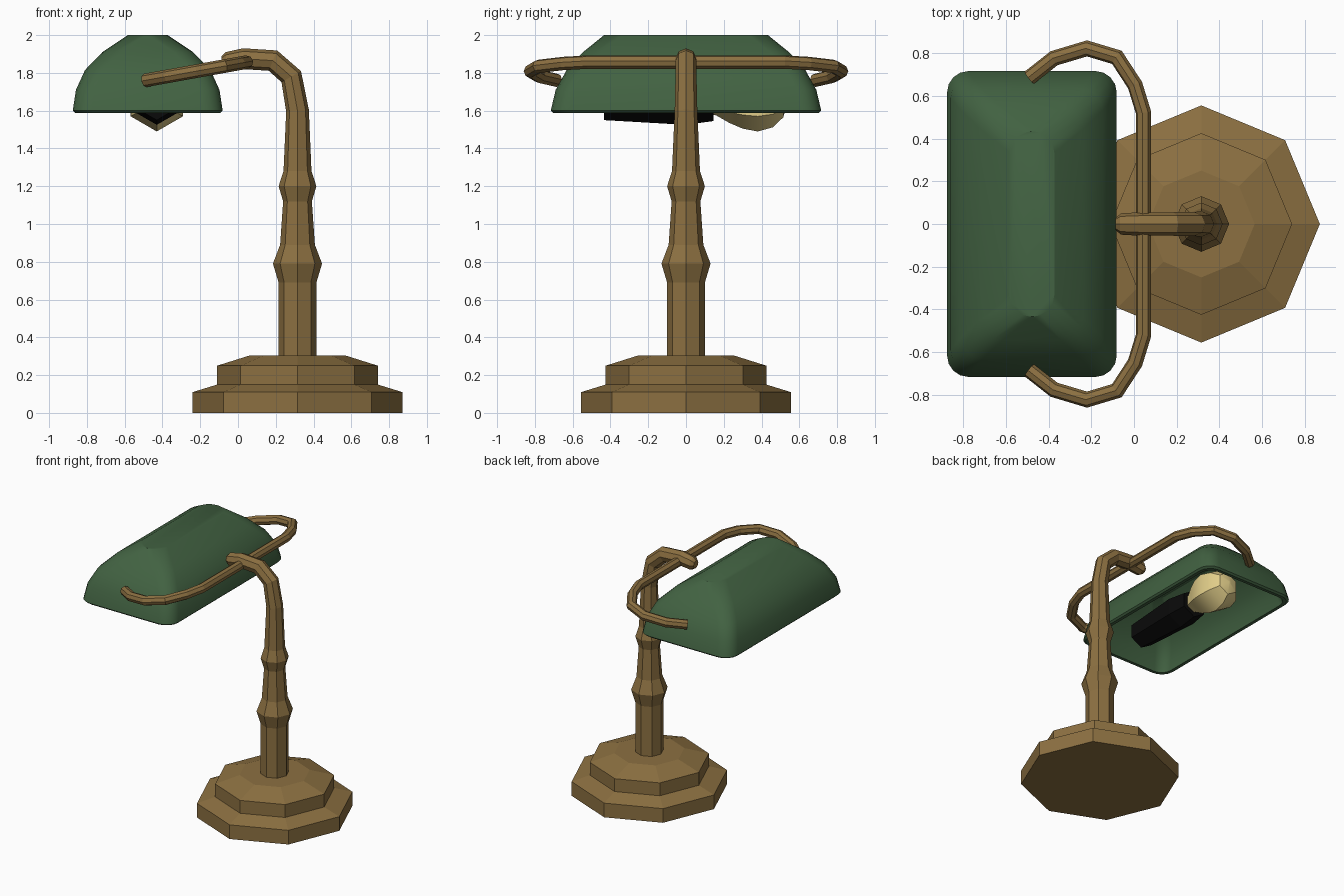
import bpy, bmesh, math
from mathutils import Vector

if "Cube" in bpy.data.objects:
    bpy.data.objects.remove(bpy.data.objects["Cube"])


def material(name, rgb):
    m = bpy.data.materials.new(name)
    m.diffuse_color = (*rgb, 1)
    m.use_nodes = True
    m.node_tree.nodes["Principled BSDF"].inputs["Base Color"].default_value = m.diffuse_color
    return m


BRASS = material("brass", (0.262, 0.162, 0.053))
GREEN = material("green glass", (0.054, 0.122, 0.054))
BLACK = material("black", (0.003, 0.003, 0.003))
CREAM = material("warm bulb", (0.75, 0.61, 0.25))


def loft(name, rings, mat, caps=True, loop=False):
    """Skin a list of equally sized point rings."""
    bm = bmesh.new()
    rows = [[bm.verts.new(p) for p in ring] for ring in rings]
    n = len(rows[0])
    pairs = list(zip(rows, rows[1:]))
    for a, b in pairs:
        for i in range(n):
            j = (i + 1) % n
            bm.faces.new((a[i], a[j], b[j], b[i]))
    if caps:
        bm.faces.new(rows[0][::-1])
        bm.faces.new(rows[-1])
    bmesh.ops.recalc_face_normals(bm, faces=bm.faces)
    me = bpy.data.meshes.new(name)
    bm.to_mesh(me)
    bm.free()
    me.materials.append(mat)
    ob = bpy.data.objects.new(name, me)
    bpy.context.collection.objects.link(ob)
    return ob


def sweep(name, path, radii, normal, sides, mat, phase=0.0):
    """Tube along a planar path; normal is the plane's normal."""
    pts = [Vector(p) for p in path]
    n = Vector(normal).normalized()
    rings = []
    for i, p in enumerate(pts):
        d0 = (p - pts[max(i - 1, 0)]).normalized()
        d1 = (pts[min(i + 1, len(pts) - 1)] - p).normalized()
        t = (d0 + d1).normalized()
        u = t.cross(n).normalized()
        miter = 1 / max(0.7, t.dot(d1 if d1.length else d0))
        rings.append([p + radii[i] * (miter * math.cos(a) * u + math.sin(a) * n)
                      for a in (phase + math.tau * k / sides for k in range(sides))])
    return loft(name, rings, mat)


def smooth(ob, angle):
    bpy.ops.object.select_all(action='DESELECT')
    ob.select_set(True)
    bpy.context.view_layer.objects.active = ob
    bpy.ops.object.shade_smooth_by_angle(angle=math.radians(angle))


CX = 0.315   # stand axis

# Stepped octagonal foot
foot = [(0.555, 0), (0.555, 0.11), (0.425, 0.15), (0.425, 0.25), (0.25, 0.305)]
sweep("foot", [(CX, 0, z) for r, z in foot], [r for r, z in foot], (0, 1, 0), 8, BRASS)

# Turned stem bending over into the arm
stem = [(CX, 0.29, 0.1), (CX, 0.69, 0.1), (CX, 0.79, 0.13), (CX, 0.89, 0.092),
        (CX, 1.12, 0.076), (CX, 1.2, 0.1), (CX, 1.28, 0.074), (CX, 1.6, 0.06),
        (0.282, 1.78, 0.056), (0.185, 1.865, 0.055), (0.03, 1.875, 0.055),
        (-0.06, 1.86, 0.05), (-0.085, 1.858, 0.03)]
sweep("stem", [(x, 0, z) for x, z, r in stem], [r for x, z, r in stem],
      (0, 1, 0), 8, BRASS)

# Curved yoke holding both ends of the shade, in a tilted plane
half = [(-0.49, 0.685), (-0.374, 0.776), (-0.22, 0.822), (-0.08, 0.78),
        (0.005, 0.65), (0.045, 0.52)]
flat = half + [(x, -y) for x, y in reversed(half)]
sweep("yoke", [(x, y, 1.857 + 0.18 * (x - 0.045)) for x, y in flat],
      [0.036] * len(flat), (-0.18, 0, 1), 8, BRASS)

# Hollow domed shade made of rounded rectangles
SX = -0.478


def rounded_rect(hx, hy, r, z, seg=4):
    ring = []
    for q, (sx, sy) in enumerate([(1, 1), (-1, 1), (-1, -1), (1, -1)]):
        for k in range(seg + 1):
            a = math.pi / 2 * (q + k / seg)
            ring.append((SX + sx * (hx - r) + r * math.cos(a),
                         sy * (hy - r) + r * math.sin(a), z))
    return ring


dome = [(0.397, 0.716, 1.6), (0.38, 0.69, 1.71), (0.332, 0.632, 1.815),
        (0.24, 0.545, 1.91), (0.105, 0.434, 2.0)]
T = 0.035
rings = [rounded_rect(hx - T, hy - T, 0.08, z - T) for hx, hy, z in reversed(dome[1:])]
rings += [rounded_rect(0.36, 0.68, 0.08, 1.588), rounded_rect(0.385, 0.704, 0.1, 1.588)]
rings += [rounded_rect(hx, hy, 0.1, z) for hx, hy, z in dome]
rings[0] = rounded_rect(0.08, 0.4, 0.07, 1.965)
smooth(loft("shade", rings, GREEN), 30)

# Socket and bulb lying along the shade
BX, BZ = -0.43, 1.65
socket = [(-0.435, 0.1), (0.0, 0.125), (0.145, 0.105)]
sweep("socket", [(BX, y, BZ) for y, r in socket], [r for y, r in socket],
      (1, 0, 0), 6, BLACK)
bulb = [(0.1, 0.06), (0.16, 0.075), (0.23, 0.115), (0.3, 0.145), (0.38, 0.16),
        (0.46, 0.138), (0.515, 0.085), (0.538, 0.01)]
smooth(sweep("bulb", [(BX, y, BZ) for y, r in bulb], [r for y, r in bulb],
             (1, 0, 0), 6, CREAM), 30)
